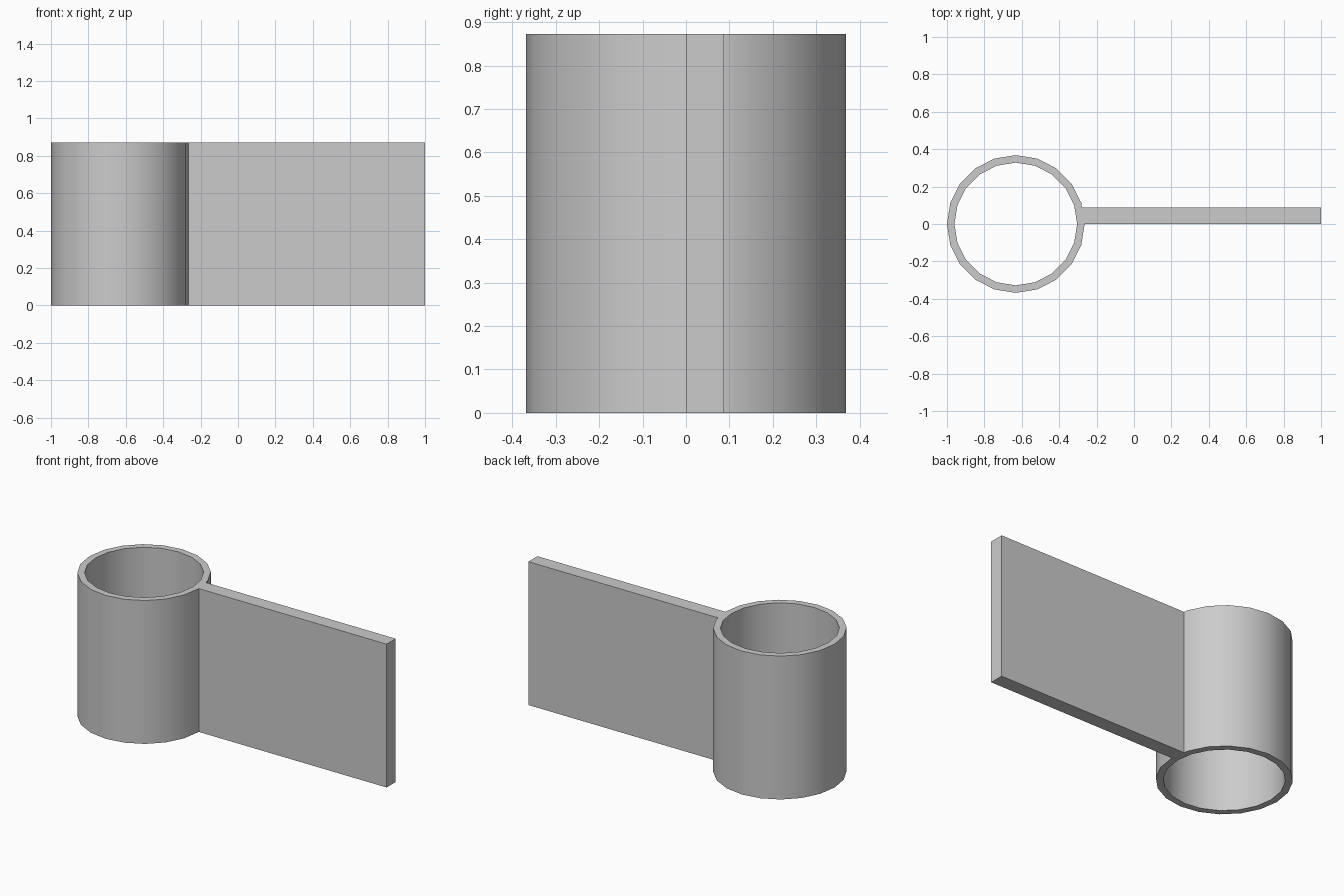
import bpy
import bmesh
from math import cos, sin, pi, radians

SIDES = 20
CENTER_X = -0.632
OUTER, INNER = 0.368, 0.328
HEIGHT = 0.872
PLATE = 0.087      # plate thickness
PLATE_END = 1.0

cube = bpy.data.objects.get("Cube")
if cube:
    bpy.data.objects.remove(cube, do_unlink=True)

grey = bpy.data.materials.new("plain grey")
grey.use_nodes = True
grey.diffuse_color = (0.6, 0.6, 0.6, 1)
grey.node_tree.nodes["Principled BSDF"].inputs["Base Color"].default_value = grey.diffuse_color

bm = bmesh.new()


def circle(radius):
    angles = [2 * pi * i / SIDES for i in range(SIDES)]
    return [bm.verts.new((CENTER_X + radius * cos(a), radius * sin(a), 0)) for a in angles]


# Sleeve cross-section, with the first wall segment split where the plate joins
outer, inner = circle(OUTER), circle(INNER)
root = bm.verts.new(outer[0].co.lerp(outer[1].co, PLATE / outer[1].co.y))
for i in range(SIDES):
    j = (i + 1) % SIDES
    joint = [root] if i == 0 else []
    bm.faces.new([inner[i], outer[i]] + joint + [outer[j], inner[j]])

# Flat plate running out from the sleeve
tip_front = bm.verts.new((PLATE_END, 0, 0))
tip_back = bm.verts.new((PLATE_END, PLATE, 0))
bm.faces.new([outer[0], tip_front, tip_back, root])

# Raise the whole section into a solid
section = bm.faces[:]
raised = bmesh.ops.extrude_face_region(bm, geom=section, use_keep_orig=True)["geom"]
top = [v for v in raised if isinstance(v, bmesh.types.BMVert)]
bmesh.ops.translate(bm, verts=top, vec=(0, 0, HEIGHT))
bmesh.ops.recalc_face_normals(bm, faces=bm.faces[:])

mesh = bpy.data.meshes.new("sleeve_with_plate")
bm.to_mesh(mesh)
bm.free()
mesh.materials.append(grey)
bracket = bpy.data.objects.new("sleeve_with_plate", mesh)
bpy.context.collection.objects.link(bracket)

# Round walls are smooth, rims and plate edges stay sharp
bpy.context.view_layer.objects.active = bracket
bracket.select_set(True)
bpy.ops.object.shade_smooth_by_angle(angle=radians(30))
